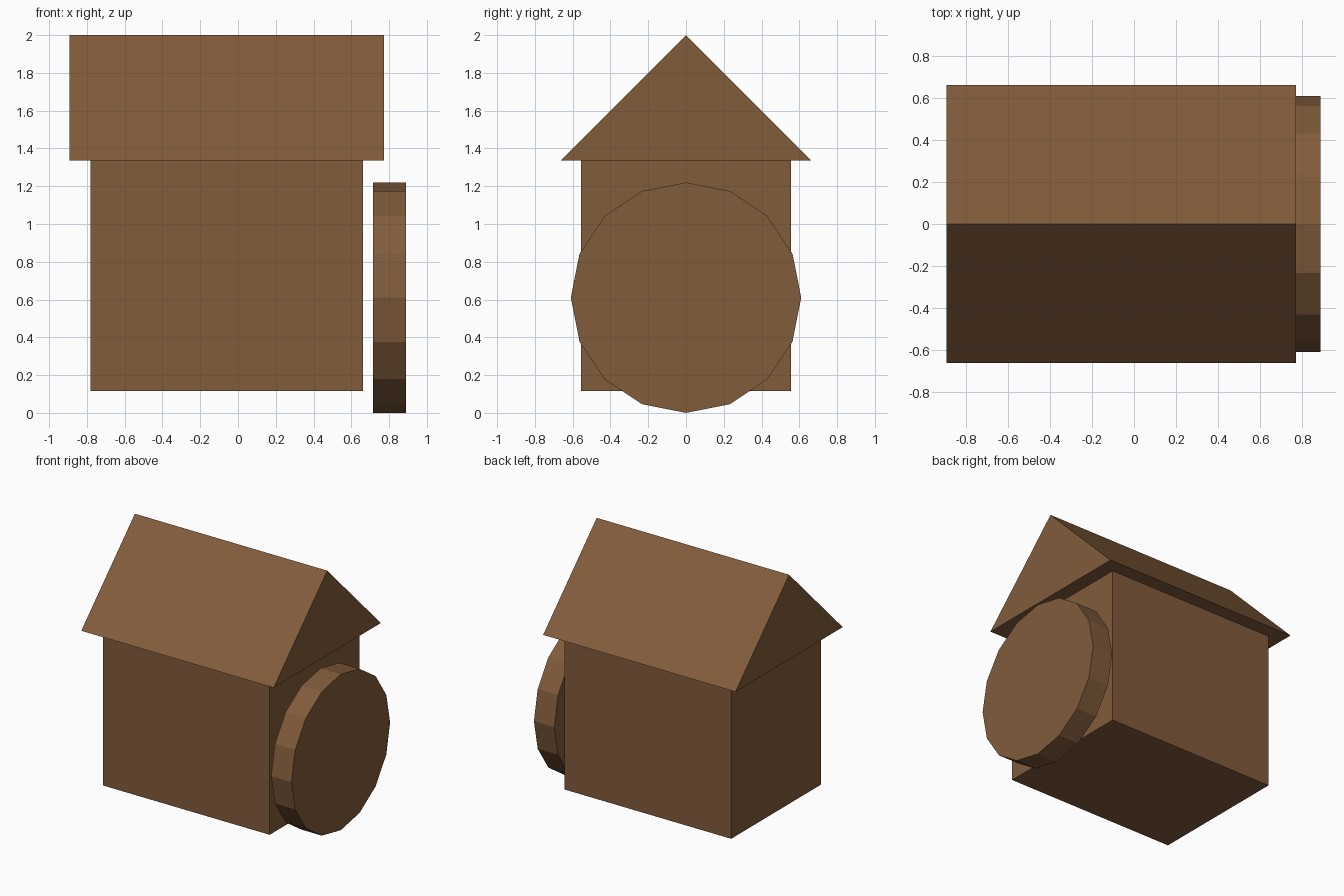
import bpy, math

if "Cube" in bpy.data.objects:
    bpy.data.objects.remove(bpy.data.objects["Cube"])

wood = bpy.data.materials.new("brown wood")
wood.diffuse_color = (0.22, 0.106, 0.044, 1)
wood.use_nodes = True
wood.node_tree.nodes["Principled BSDF"].inputs["Base Color"].default_value = wood.diffuse_color


def prism(name, profile, x0, x1):
    """Extrude a closed (y, z) profile along x."""
    n = len(profile)
    verts = [(x, y, z) for x in (x0, x1) for y, z in profile]
    faces = [tuple(reversed(range(n))), tuple(range(n, 2 * n))]
    faces += [(i, (i + 1) % n, n + (i + 1) % n, n + i) for i in range(n)]
    mesh = bpy.data.meshes.new(name)
    mesh.from_pydata(verts, [], faces)
    mesh.materials.append(wood)
    obj = bpy.data.objects.new(name, mesh)
    bpy.context.collection.objects.link(obj)
    return obj


# Box-shaped house body
prism("house_body", [(-0.555, 0.115), (0.555, 0.115), (0.555, 1.34), (-0.555, 1.34)], -0.78, 0.663)

# Gable roof overhanging on all sides
prism("gable_roof", [(-0.663, 1.337), (0.663, 1.337), (0, 2.0)], -0.893, 0.773)

# Sixteen-sided wheel standing just off the right wall
R = 0.61
rim = [(R * math.cos(a), R + R * math.sin(a)) for a in (i * math.tau / 16 for i in range(16))]
prism("wheel", rim, 0.714, 0.89)
